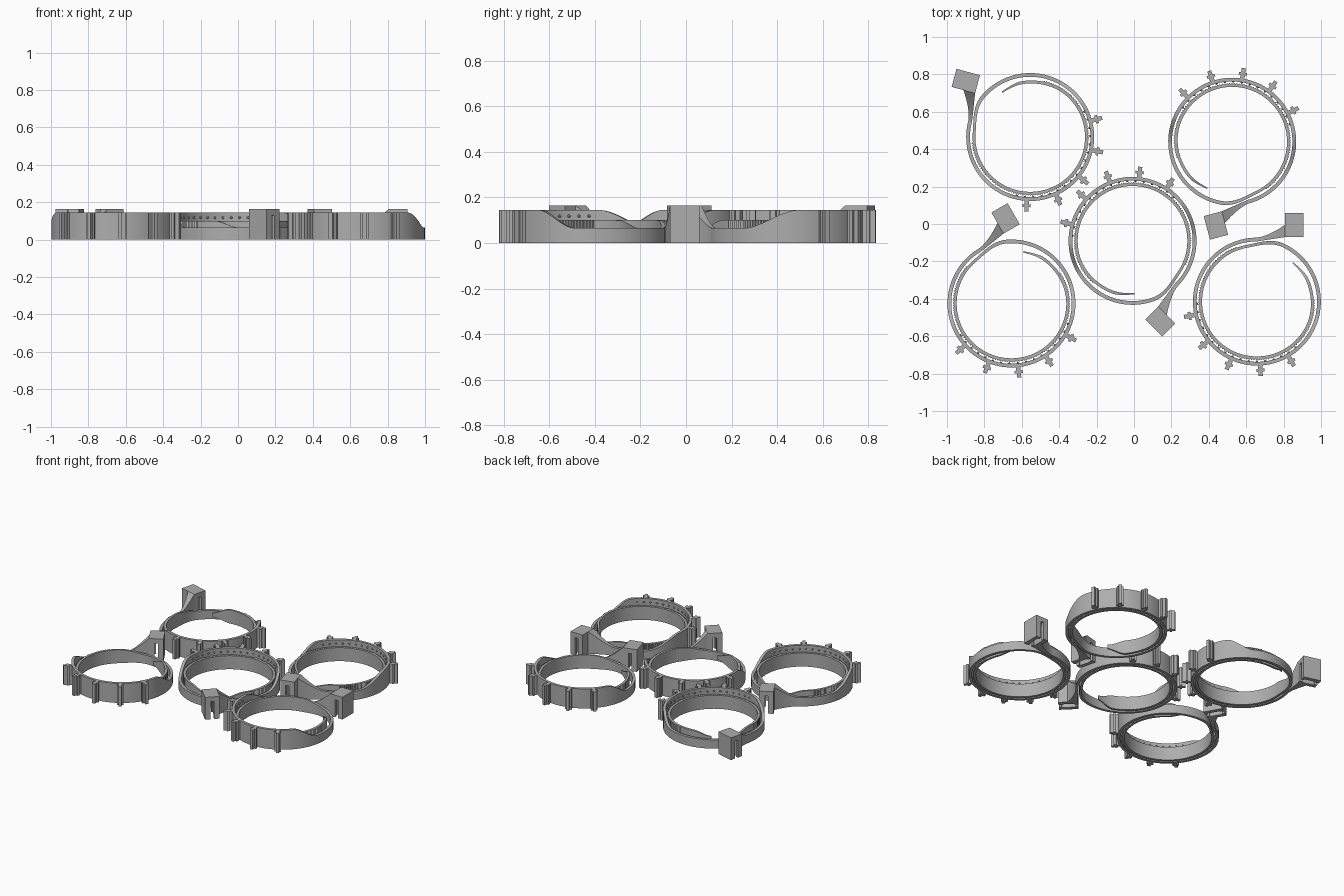
import bpy, bmesh
from math import sin, cos, radians
from mathutils import Matrix, Vector

cube = bpy.data.objects.get("Cube")
if cube:
    bpy.data.objects.remove(cube)

gray = bpy.data.materials.new("plain gray")
gray.use_nodes = True
gray.diffuse_color = (0.42, 0.42, 0.42, 1)
gray.node_tree.nodes["Principled BSDF"].inputs["Base Color"].default_value = (0.42, 0.42, 0.42, 1)

LOW, MID, FULL, TOP = 0.065, 0.10, 0.145, 0.165
R_IN, R_OUT = 0.322, 0.342


def polar(r, angle, z):
    a = radians(angle)
    return Vector((r * cos(a), r * sin(a), z))


def blend(keys, t):
    """Smooth interpolation through (angle, values...) keys, angles descending."""
    for a, b in zip(keys, keys[1:]):
        if t >= b[0]:
            f = (a[0] - t) / (a[0] - b[0])
            f = f * f * (3 - 2 * f)
            return [p + (q - p) * f for p, q in zip(a[1:], b[1:])]
    return list(keys[-1][1:])


def loft(bm, sections):
    """Join four-cornered sections into a capped strip."""
    loops = [[bm.verts.new(p) for p in s] for s in sections]
    for a, b in zip(loops, loops[1:]):
        for i in range(4):
            j = (i + 1) % 4
            bm.faces.new((a[i], a[j], b[j], b[i]))
    bm.faces.new(loops[0][::-1])
    bm.faces.new(loops[-1])


def box(bm, lo, hi, angle=0):
    lo, hi = Vector(lo), Vector(hi)
    mat = (Matrix.Rotation(radians(angle), 4, 'Z') @ Matrix.Translation((lo + hi) / 2)
           @ Matrix.Diagonal((*(hi - lo), 1)))
    bmesh.ops.create_cube(bm, size=1, matrix=mat)


def finish(bm, name):
    bmesh.ops.recalc_face_normals(bm, faces=bm.faces)
    mesh = bpy.data.meshes.new(name)
    bm.to_mesh(mesh)
    bm.free()
    mesh.materials.append(gray)
    return mesh


# Coiled band: inner tongue turn, then the outer wall turn
# keys: angle, inner radius, thickness, bottom, top
KEYS = [
    (47, 0.279, 0.008, 0.035, 0.065),
    (22, 0.286, 0.016, 0.0, MID),
    (-30, 0.293, 0.015, 0.0, MID),
    (-260, 0.293, 0.015, 0.0, MID),
    (-295, R_IN, 0.020, 0.0, LOW),
    (-372, R_IN, 0.020, 0.0, LOW),
    (-403, R_IN, 0.020, 0.0, FULL),
    (-545, R_IN, 0.020, 0.0, FULL),
    (-588, R_IN, 0.020, 0.0, LOW),
    (-630, R_IN, 0.020, 0.0, LOW),
]


def band_section(t, tooth=0.0):
    r, thick, z0, z1 = blend(KEYS, t)
    out = r + thick + tooth
    return [polar(r, t, z0), polar(out, t, z0), polar(out, t, z1), polar(r, t, z1)]


bm = bmesh.new()
sections = []
t = 47.0
while t > -630:
    toothed = -250 < t < 5
    sections.append(band_section(t))
    if toothed:
        sections.append(band_section(t - 1.2, 0.007))
    t -= 2.4 if toothed else 3
sections.append(band_section(-630))
loft(bm, sections)
band = finish(bm, "coiled_band")

# Flared tail rising from the outer wall to the latch
bm = bmesh.new()
sections = []
for i in range(9):
    f = i / 8
    x = 0.15 * f
    y0 = R_IN + 0.023 * f
    y1 = R_OUT + 0.010 * f + 0.058 * f ** 1.6
    z = LOW + (TOP - LOW) * f ** 1.4
    sections.append([(x, y0, 0), (x, y1, 0), (x, y1, z), (x, y0, z)])
loft(bm, sections)
tail = finish(bm, "flared_tail")

# Latch block: two cheeks, a roof and lips around a slot open below
bm = bmesh.new()
Y0, Y1 = 0.345, 0.475
box(bm, (0.15, Y0, 0), (0.178, Y1, 0.13))
box(bm, (0.222, Y0, 0), (0.25, Y1, 0.13))
box(bm, (0.15, Y0, 0.13), (0.25, Y1, TOP))
for ya in (Y0, Y1 - 0.02):
    for xa in (0.178, 0.212):
        box(bm, (xa, ya, 0), (xa + 0.01, ya + 0.02, 0.13))
latch = finish(bm, "latch_block")

# Five T-shaped clips around the tall side
bm = bmesh.new()
for k in range(5):
    ang = 192 + 27 * k
    box(bm, (0.338, -0.012, 0), (0.362, 0.012, FULL), ang)
    box(bm, (0.360, -0.022, 0), (0.375, 0.022, FULL), ang)
    box(bm, (0.374, -0.011, 0), (0.398, 0.011, FULL), ang)
clips = finish(bm, "outer_clips")

# Small studs along the inside of the tall wall
bm = bmesh.new()
for k in range(17):
    spot = Matrix.Translation(polar(R_IN, 182 + 8 * k, 0.118))
    bmesh.ops.create_uvsphere(bm, u_segments=8, v_segments=6, radius=0.007, matrix=spot)
studs = finish(bm, "inner_studs")

# Five copies laid flat: name, x, y, turn
RINGS = [
    ("back_right", -0.555, 0.465, 75),
    ("back_left", 0.525, 0.44, 195),
    ("middle", -0.008, -0.09, 225),
    ("front_right", -0.655, -0.425, 30),
    ("front_left", 0.657, -0.415, 0),
]
for place, x, y, turn in RINGS:
    for mesh in (band, tail, latch, clips, studs):
        obj = bpy.data.objects.new(place + "_" + mesh.name, mesh)
        obj.location = (x, y, 0)
        obj.rotation_euler.z = radians(turn)
        bpy.context.collection.objects.link(obj)

# Smooth the curved walls, keep the edges crisp
for mesh in (band, tail, studs):
    obj = next(o for o in bpy.context.collection.objects if o.data == mesh)
    bpy.ops.object.select_all(action='DESELECT')
    obj.select_set(True)
    bpy.context.view_layer.objects.active = obj
    bpy.ops.object.shade_smooth_by_angle(angle=radians(30))
